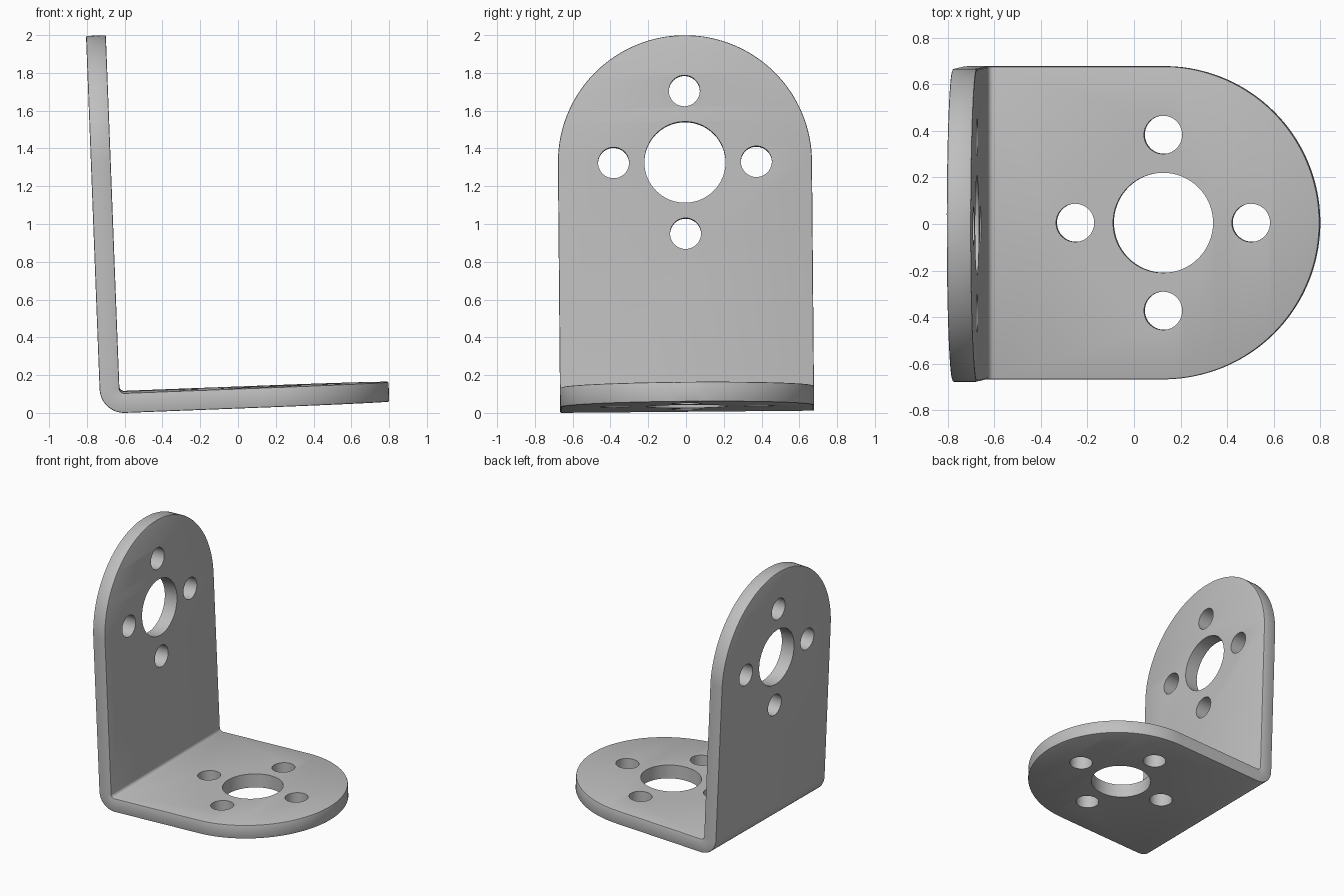
import bpy, bmesh
from math import sin, cos, pi, radians
from mathutils import Matrix, Vector

if "Cube" in bpy.data.objects:
    bpy.data.objects.remove(bpy.data.objects["Cube"])

UPRIGHT, BASE = 1.996, 1.53      # leg lengths from the outer corner
THICK, HALF = 0.105, 0.6725      # sheet thickness, half width
BEND = 0.13                      # outer bend radius
ARC, TURN = 48, 14               # segments of each quarter round / the bend

steel = bpy.data.materials.new("grey_steel")
grey = (0.52, 0.52, 0.52, 1)
steel.use_nodes = True
steel.diffuse_color = grey
steel.node_tree.nodes["Principled BSDF"].inputs["Base Color"].default_value = grey


def make_object(name, bm):
    bmesh.ops.recalc_face_normals(bm, faces=bm.faces)
    mesh = bpy.data.meshes.new(name)
    bm.to_mesh(mesh)
    bm.free()
    mesh.materials.append(steel)
    ob = bpy.data.objects.new(name, mesh)
    bpy.context.collection.objects.link(ob)
    return ob


def round_end(length):
    """Distances along a leg and half widths, from its tip to the straight part."""
    angles = [pi / 2 * i / ARC for i in range(ARC + 1)]
    return [(length - HALF * (1 - cos(a)), HALF * sin(a)) for a in angles]


# Cross-sections (outer point, inner point, half width) along the bent strip
sections = [((0, d), (THICK, d), w) for d, w in round_end(UPRIGHT)]
for i in range(TURN + 1):
    a = pi / 2 * i / TURN
    outer, inner = [(BEND - r * cos(a), BEND - r * sin(a)) for r in (BEND, BEND - THICK)]
    sections.append((outer, inner, HALF))
sections += [((d, 0), (d, THICK), w) for d, w in reversed(round_end(BASE))]

# Bent sheet with two rounded ends
bm = bmesh.new()
rings = []
for outer, inner, w in sections:
    corners = [(outer, -w), (outer, w), (inner, w), (inner, -w)]
    rings.append([bm.verts.new((p[0], y, p[1])) for p, y in corners])
for a, b in zip(rings, rings[1:]):
    for i in range(4):
        j = (i + 1) % 4
        bm.faces.new((a[i], a[j], b[j], b[i]))
bmesh.ops.remove_doubles(bm, verts=bm.verts, dist=1e-5)
bracket = make_object("angle_bracket", bm)

# Hole cutters: a large bore with four small holes around it, on each leg
bm = bmesh.new()
for centre, along, turn in (
    (Vector((THICK / 2, 0, UPRIGHT - HALF)), Vector((0, 0, 1)), Matrix.Rotation(pi / 2, 4, "Y")),
    (Vector((BASE - HALF, 0, THICK / 2)), Vector((1, 0, 0)), Matrix()),
):
    side = Vector((0, 1, 0))
    holes = [(centre, 0.215)]
    holes += [(centre + 0.378 * d, 0.082) for d in (along, -along, side, -side)]
    for pos, radius in holes:
        bmesh.ops.create_cone(bm, cap_ends=True, segments=64, radius1=radius, radius2=radius,
                              depth=0.3, matrix=Matrix.Translation(pos) @ turn)
cutter = make_object("hole_cutter", bm)
cutter.hide_render = True

# Soften the outline, then cut the holes
bevel = bracket.modifiers.new("soft_edges", "BEVEL")
bevel.width, bevel.segments = 0.007, 2
bevel.angle_limit = radians(40)
bevel.use_clamp_overlap = False
cut = bracket.modifiers.new("holes", "BOOLEAN")
cut.operation, cut.solver, cut.object = "DIFFERENCE", "EXACT", cutter

bpy.ops.object.select_all(action="DESELECT")
bpy.context.view_layer.objects.active = bracket
bracket.select_set(True)
for name in ("soft_edges", "holes"):
    bpy.ops.object.modifier_apply(modifier=name)
bpy.data.objects.remove(cutter)
bpy.ops.object.shade_smooth_by_angle(angle=radians(30))

# Slight lean of the whole part
bracket.rotation_euler = (radians(0.5), radians(-2.2), 0)
bracket.location = (-0.728, 0.006, 0.001)
